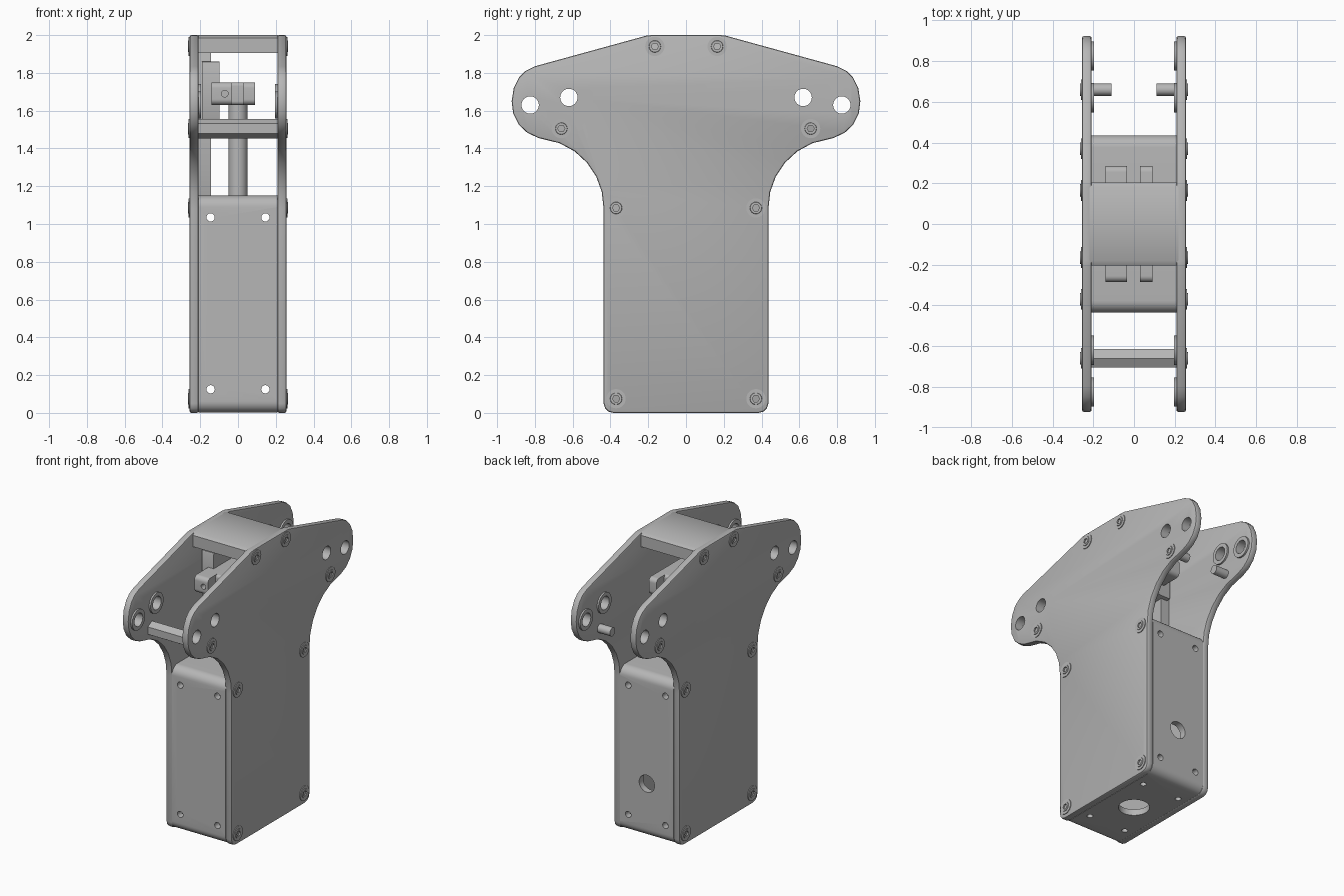
import bpy, bmesh
from math import pi, cos, sin
from mathutils import Matrix

if "Cube" in bpy.data.objects:
    bpy.data.objects.remove(bpy.data.objects["Cube"])

GREY = (0.47, 0.47, 0.47, 1)
metal = bpy.data.materials.new("plain grey")
metal.use_nodes = True
metal.diffuse_color = GREY
metal.node_tree.nodes["Principled BSDF"].inputs["Base Color"].default_value = GREY

AXES = {"x": Matrix.Rotation(pi / 2, 4, "Y"), "y": Matrix.Rotation(pi / 2, 4, "X"),
        "z": Matrix.Identity(4)}


def finish(name, bm, smooth=True):
    bmesh.ops.recalc_face_normals(bm, faces=bm.faces)
    mesh = bpy.data.meshes.new(name)
    bm.to_mesh(mesh)
    bm.free()
    obj = bpy.data.objects.new(name, mesh)
    bpy.context.collection.objects.link(obj)
    mesh.materials.append(metal)
    if smooth:
        activate(obj)
        bpy.ops.object.shade_smooth_by_angle(angle=0.6)
    return obj


def activate(obj):
    bpy.ops.object.select_all(action="DESELECT")
    obj.select_set(True)
    bpy.context.view_layer.objects.active = obj


def prism(name, pts, x0, x1, bevel=0):
    """Extrude a (y, z) outline along x."""
    bm = bmesh.new()
    face = bm.faces.new([bm.verts.new((x0, y, z)) for y, z in pts])
    res = bmesh.ops.extrude_face_region(bm, geom=[face])
    verts = [v for v in res["geom"] if isinstance(v, bmesh.types.BMVert)]
    bmesh.ops.translate(bm, verts=verts, vec=(x1 - x0, 0, 0))
    if bevel:
        rim = [e for e in bm.edges if abs(e.verts[0].co.x - e.verts[1].co.x) < 1e-5]
        bmesh.ops.bevel(bm, geom=rim, offset=bevel, segments=2, profile=0.5, affect="EDGES")
    return finish(name, bm)


def rounded(y, z0, z1, r, steps=8):
    """Rounded rectangle outline, centred on y = 0."""
    pts = []
    for k, (cy, cz) in enumerate([(y - r, z1 - r), (r - y, z1 - r), (r - y, z0 + r), (y - r, z0 + r)]):
        for i in range(steps + 1):
            a = (k + i / steps) * pi / 2
            pts.append((cy + r * cos(a), cz + r * sin(a)))
    return pts


def rod(name, axis, centre, r, length, sides=32, r2=None, turn=0):
    bm = bmesh.new()
    bmesh.ops.create_cone(bm, cap_ends=True, segments=sides, radius1=r,
                          radius2=r if r2 is None else r2, depth=length,
                          matrix=Matrix.Translation(centre) @ AXES[axis] @ Matrix.Rotation(turn, 4, "Z"))
    return finish(name, bm, sides > 8)


def cut(obj, cutters):
    for c in cutters:
        mod = obj.modifiers.new("cut", "BOOLEAN")
        mod.operation, mod.solver, mod.object = "DIFFERENCE", "EXACT", c
        activate(obj)
        bpy.ops.object.modifier_apply(modifier=mod.name)
        bpy.data.objects.remove(c)
    activate(obj)
    bpy.ops.object.shade_smooth_by_angle(angle=0.6)


# Side plate outline: straight body, concave shoulder, rounded arm end, sloped roof
half = [(0.385, 0), (0.41, 0.007), (0.428, 0.024), (0.436, 0.05), (0.436, 1.08), (0.446, 1.17),
        (0.475, 1.25), (0.525, 1.325), (0.59, 1.385), (0.67, 1.428), (0.78, 1.455), (0.84, 1.483),
        (0.885, 1.525), (0.915, 1.585), (0.923, 1.65), (0.912, 1.72), (0.885, 1.775),
        (0.85, 1.81), (0.80, 1.835), (0.21, 1.997), (0.18, 2.0)]
outline = half + [(-y, z) for y, z in reversed(half)]
PIVOTS = [(s * y, z) for s in (-1, 1) for y, z in ((0.825, 1.63), (0.62, 1.67))]
BOLTS = [(s * y, z) for s in (-1, 1)
         for y, z in ((0.165, 1.94), (0.66, 1.505), (0.37, 1.085), (0.37, 0.075))]

for side, s in (("left", 1), ("right", -1)):
    plate = prism(side + "_plate", outline, s * 0.208, s * 0.256, 0.01)
    cut(plate, [rod("cutter", "x", (s * 0.23, y, z), 0.046, 0.2) for y, z in PIVOTS])
    # Flanged bushings on the inner face
    for i, (y, z) in enumerate(PIVOTS):
        ring = rod(f"{side}_bushing_{i}", "x", (s * 0.203, y, z), 0.072, 0.014)
        cut(ring, [rod("cutter", "x", (s * 0.2, y, z), 0.046, 0.1)])
    # Washers and socket-head bolts on the outer face
    for i, (y, z) in enumerate(BOLTS):
        washer = rod(f"{side}_washer_{i}", "x", (s * 0.257, y, z), 0.051, 0.008)
        head = rod(f"{side}_bolt_{i}", "x", (s * 0.258, y, z),
                   0.036 if s > 0 else 0.03, 0.014, 24, 0.03 if s > 0 else 0.036)
        for part in (washer, head):
            cut(part, [rod("cutter", "x", (s * 0.26, y, z), 0.019, 0.03, 6)])
    # Bolt end left free at the back
    rod(side + "_bolt_end", "x", (s * 0.16, 0.66, 1.505), 0.03, 0.1, 24)

# Hollow body box with mounting holes
body = prism("body_box", rounded(0.436, 0.002, 1.15, 0.06), -0.209, 0.209)
holes = [prism("cutter", rounded(0.39, 0.045, 1.105, 0.03), -0.17, 0.17)]
for x in (-0.145, 0.145):
    for z in (0.125, 1.035):
        holes.append(rod("cutter", "y", (x, 0, z), 0.022, 1.2, 16))
    for y in (-0.265, 0.265):
        holes.append(rod("cutter", "z", (x, y, 0), 0.02, 0.15, 16))
holes.append(rod("cutter", "z", (0, 0, 0), 0.1, 0.15))
holes.append(rod("cutter", "y", (0, 0.436, 0.38), 0.06, 0.2))
cut(body, holes)

# Top cap and front spacer bar
prism("top_cap", [(-0.205, 1.905), (0.205, 1.905), (0.205, 1.985), (0.18, 2.0), (-0.18, 2.0), (-0.205, 1.985)],
      -0.23, 0.23)
rod("front_spacer", "x", (0, -0.66, 1.505), 0.052, 0.42, 6, turn=pi / 2)

# Lift post and forked rocker
rod("lift_post", "z", (0, 0, 1.4), 0.05, 0.56)
arm = prism("rocker_wide_arm", rounded(0.285, 1.63, 1.75, 0.03), -0.14, -0.035)
cut(arm, [rod("cutter", "y", (-0.07, s * 0.285, 1.69), 0.018, 0.12, 16) for s in (-1, 1)])
prism("rocker_narrow_arm", rounded(0.285, 1.63, 1.75, 0.03), 0.03, 0.09)
prism("rocker_hub", rounded(0.2, 1.63, 1.75, 0.02), -0.04, 0.035)

# Guide rail and sliding block beside the right plate
prism("guide_rail", rounded(0.1, 1.12, 1.92, 0.01, 2), -0.209, -0.143)
prism("guide_block", rounded(0.13, 1.55, 1.86, 0.01, 2), -0.19, -0.098)
